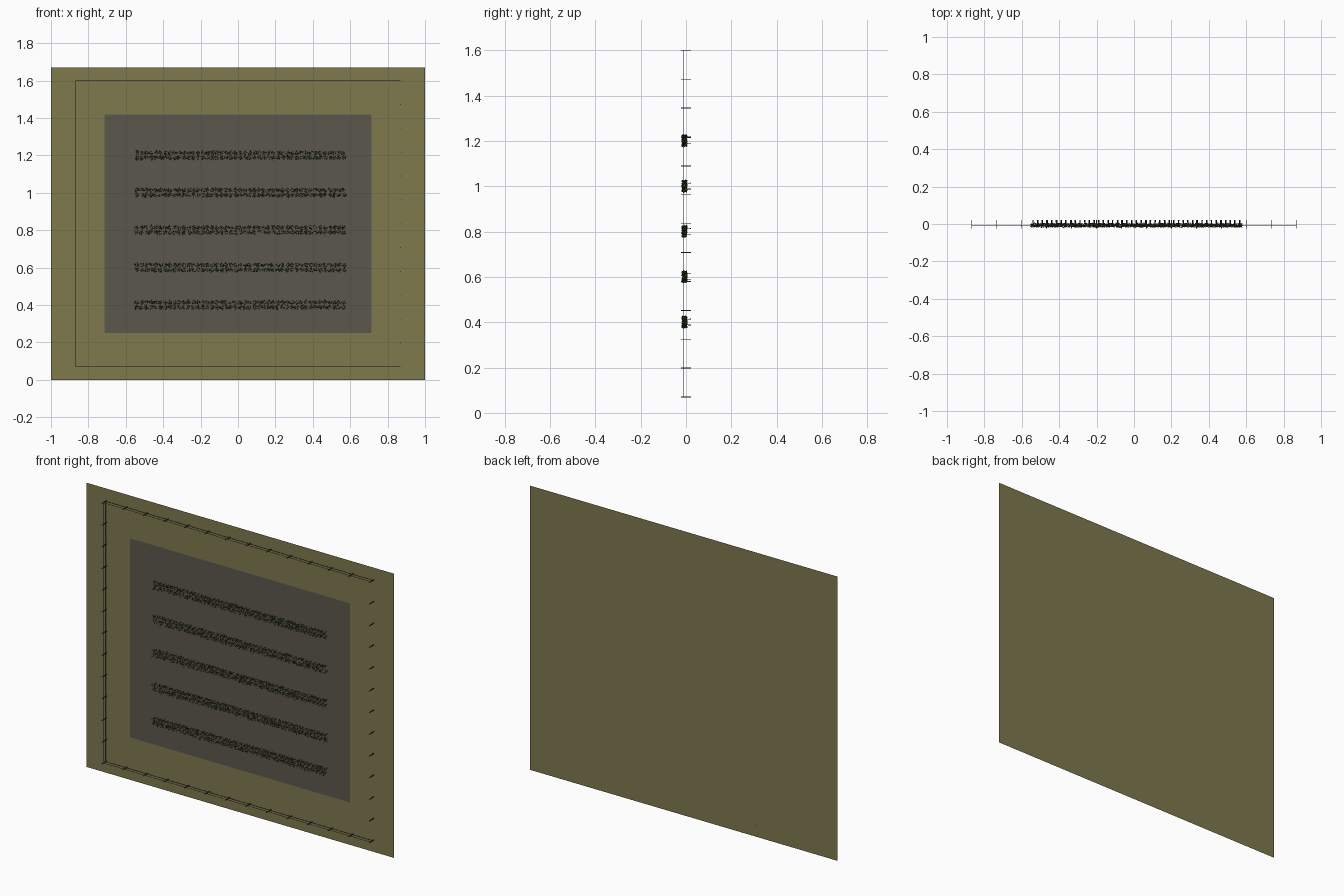
import bpy, bmesh, math, random
from mathutils import Vector, Matrix

if "Cube" in bpy.data.objects:
    bpy.data.objects.remove(bpy.data.objects["Cube"])

random.seed(4)
BACK = 0.022   # ground plane; the field "grows" towards -y


def mat(name, rgb):
    m = bpy.data.materials.new(name)
    m.diffuse_color = (*rgb, 1)
    m.use_nodes = True
    m.node_tree.nodes["Principled BSDF"].inputs["Base Color"].default_value = m.diffuse_color
    return m


OLIVE = mat("olive_grass", (0.212, 0.192, 0.076))
SOIL = mat("grey_soil", (0.104, 0.098, 0.073))
DARK = mat("dark_leaf", (0.028, 0.050, 0.012))
LIGHT = mat("light_leaf", (0.105, 0.180, 0.035))
STEM = mat("stem_brown", (0.035, 0.040, 0.018))
METAL = mat("fence_slate", (0.055, 0.060, 0.070))


def finish(name, bm, *mats):
    me = bpy.data.meshes.new(name)
    bm.to_mesh(me)
    bm.free()
    ob = bpy.data.objects.new(name, me)
    bpy.context.collection.objects.link(ob)
    for m in mats:
        me.materials.append(m)


def sheet(name, x, z0, z1, y, m):
    bm = bmesh.new()
    bm.faces.new([bm.verts.new(p) for p in
                  ((-x, y, z0), (x, y, z0), (x, y, z1), (-x, y, z1))])
    finish(name, bm, m)


def box(bm, lo, hi):
    lo, hi = Vector(lo), Vector(hi)
    bmesh.ops.create_cube(bm, size=1, matrix=Matrix.Translation((lo + hi) / 2)
                          @ Matrix.Diagonal((*(hi - lo), 1)))


# flat ground and soil patch
sheet("ground", 1.0, 0, 1.67, BACK, OLIVE)
sheet("soil_patch", 0.715, 0.25, 1.42, BACK - 0.002, SOIL)

# fence posts around the border
X, Z0, Z1, NX, NZ = 0.868, 0.07, 1.60, 14, 13
spots = [(-X + 2 * X * i / (NX - 1), z) for i in range(NX) for z in (Z0, Z1)]
spots += [(x, Z0 + (Z1 - Z0) * k / (NZ - 1)) for k in range(1, NZ - 1) for x in (-X, X)]
bm = bmesh.new()
r = 0.0018
for x, z in spots:
    box(bm, (x - r, -0.023, z - r), (x + r, BACK, z + r))
finish("fence_posts", bm, METAL)

# fence wires: pairs along top and bottom, one side closed
bm = bmesh.new()
w = 0.0008
for y in (0.011, -0.010):
    for z in (Z0, Z1):
        box(bm, (-X, y - w, z - w), (X, y + w, z + w))
    box(bm, (-X - w, y - w, Z0), (-X + w, y + w, Z1))
finish("fence_wires", bm, METAL)


# crop rows: each is a double line of leafy plants
def leaf(bm, base, d, length, width, mi):
    side = d.cross(Vector((random.uniform(-1, 1), random.uniform(-1, 1), random.uniform(-1, 1))))
    side = side.normalized() * width / 2
    mid = base + d * length * 0.5
    f = bm.faces.new([bm.verts.new(p) for p in
                      (base, mid + side, base + d * length, mid - side)])
    f.material_index = mi


for row in range(5):
    bm = bmesh.new()
    for line in (-0.012, 0.014):
        for i in range(45):
            x = -0.54 + 1.105 * i / 44 + random.uniform(-.003, .003)
            z = 0.4 + 0.2 * row + line
            n = len(bm.faces)
            # tapering stem
            bmesh.ops.create_cone(
                bm, segments=4, radius1=0.0016, radius2=0.0006, depth=BACK + 0.016,
                matrix=Matrix.Translation((x, (BACK - 0.016) / 2, z))
                @ Matrix.Rotation(math.pi / 2, 4, 'X'))
            bm.faces.ensure_lookup_table()
            for f in bm.faces[n:]:
                f.material_index = 2
            # leaves radiating round the stem
            for k in range(16):
                a = random.uniform(0, 2 * math.pi)
                y = random.uniform(-0.015, 0.003)
                d = Vector((math.cos(a), random.uniform(-.5, .3), math.sin(a))).normalized()
                base = Vector((x, y, z)) + d * random.uniform(0.001, 0.007)
                leaf(bm, base, d, random.uniform(.007, .011), random.uniform(.004, .006),
                     1 if random.random() < 0.4 else 0)
    finish("crop_row_%d" % (row + 1), bm, DARK, LIGHT, STEM)
